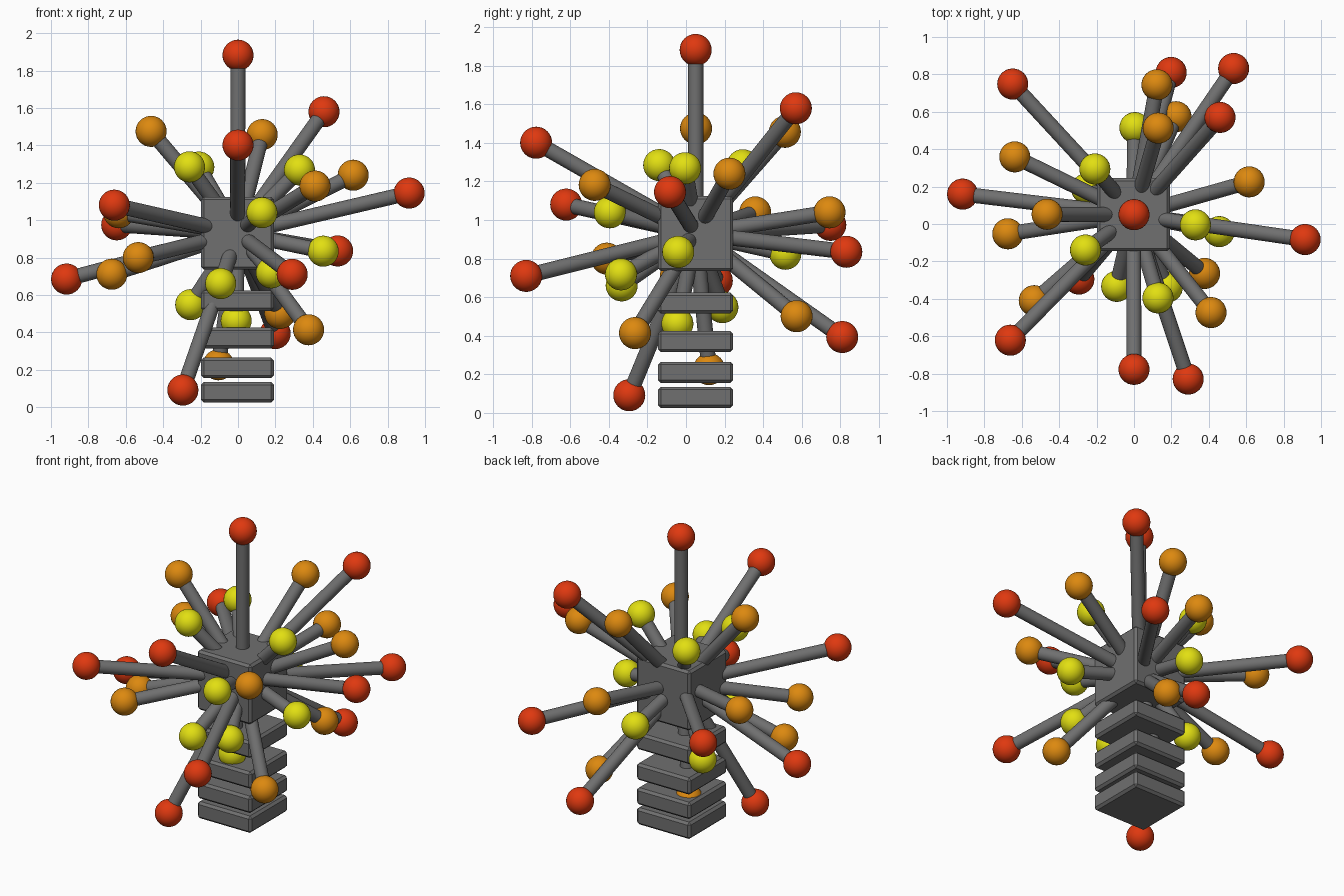
import bpy
from mathutils import Vector

if "Cube" in bpy.data.objects:
    bpy.data.objects.remove(bpy.data.objects["Cube"])

CENTRE = Vector((-0.003, 0.05, 0.93))
SIDE = 0.39


def material(name, rgb):
    m = bpy.data.materials.new(name)
    m.diffuse_color = (*rgb, 1)
    m.use_nodes = True
    m.node_tree.nodes["Principled BSDF"].inputs["Base Color"].default_value = m.diffuse_color
    return m


GREY = material("dark grey", (0.16, 0.16, 0.16))
RED = material("red", (0.74, 0.04, 0.005))
ORANGE = material("orange", (0.72, 0.25, 0.005))
YELLOW = material("yellow", (0.76, 0.74, 0.006))


def finish(name, mat):
    ob = bpy.context.object
    ob.name = name
    ob.data.materials.append(mat)
    return ob


def block(name, z0, z1):
    bpy.ops.mesh.primitive_cube_add(size=1, location=(CENTRE.x, CENTRE.y, (z0 + z1) / 2))
    ob = finish(name, GREY)
    ob.scale = (SIDE, SIDE, z1 - z0)
    bpy.ops.object.transform_apply(location=False, rotation=False, scale=True)
    bevel = ob.modifiers.new("edge", "BEVEL")
    bevel.width = 0.015
    bevel.segments = 1


def spike(name, tip, reach, mat):
    d = (Vector(tip) - CENTRE).normalized()
    # rod from the hub centre
    bpy.ops.mesh.primitive_cylinder_add(vertices=32, radius=0.04, depth=reach,
                                        location=CENTRE + d * reach / 2)
    rod = finish(name + "_rod", GREY)
    rod.rotation_euler = d.to_track_quat("Z", "Y").to_euler()
    bpy.ops.object.shade_smooth_by_angle()
    # ball on the tip
    bpy.ops.mesh.primitive_uv_sphere_add(segments=32, ring_count=16, radius=0.083,
                                         location=CENTRE + d * reach)
    finish(name + "_ball", mat)
    bpy.ops.object.shade_smooth()


# cube hub and stacked base slabs
block("hub", 0.735, 1.125)
for i, (z0, z1) in enumerate([(0.025, 0.135), (0.155, 0.265), (0.315, 0.425), (0.515, 0.625)]):
    block(f"base_slab_{i + 1}", z0, z1)

# long spikes
LONG = [(0, 0.05, 1.88), (-0.65, 0.75, 0.975), (0.2, 0.815, 0.39), (0.535, 0.835, 0.835),
        (0.46, 0.57, 1.58), (-0.917, 0.16, 0.685), (0.915, -0.083, 1.145),
        (-0.66, -0.62, 1.08), (0, -0.775, 1.4), (0.29, -0.83, 0.71), (-0.297, -0.297, 0.085)]
# medium spikes
MEDIUM = [(0.123, 0.745, 1.04), (0.13, 0.515, 1.46), (0.225, 0.575, 0.5), (-0.64, 0.36, 1.04),
          (-0.465, 0.052, 1.475), (-0.678, -0.053, 0.71), (0.615, 0.225, 1.24),
          (0.378, -0.265, 0.413), (0.413, -0.475, 1.183), (-0.533, -0.41, 0.8),
          (-0.105, 0.12, 0.225)]
# short spikes
SHORT = [(0.005, 0.52, 0.824), (-0.21, 0.295, 1.285), (-0.255, 0.19, 0.545), (0.33, -0.005, 1.27),
         (0.452, -0.04, 0.835), (-0.258, -0.138, 1.283), (-0.093, -0.335, 0.66),
         (0.175, -0.33, 0.722), (0.128, -0.395, 1.04), (-0.01, -0.045, 0.46)]

for label, tips, reach, mat in (("long_spike", LONG, 0.952, RED),
                                ("medium_spike", MEDIUM, 0.714, ORANGE),
                                ("short_spike", SHORT, 0.477, YELLOW)):
    for i, tip in enumerate(tips):
        spike(f"{label}_{i + 1}", tip, reach, mat)
